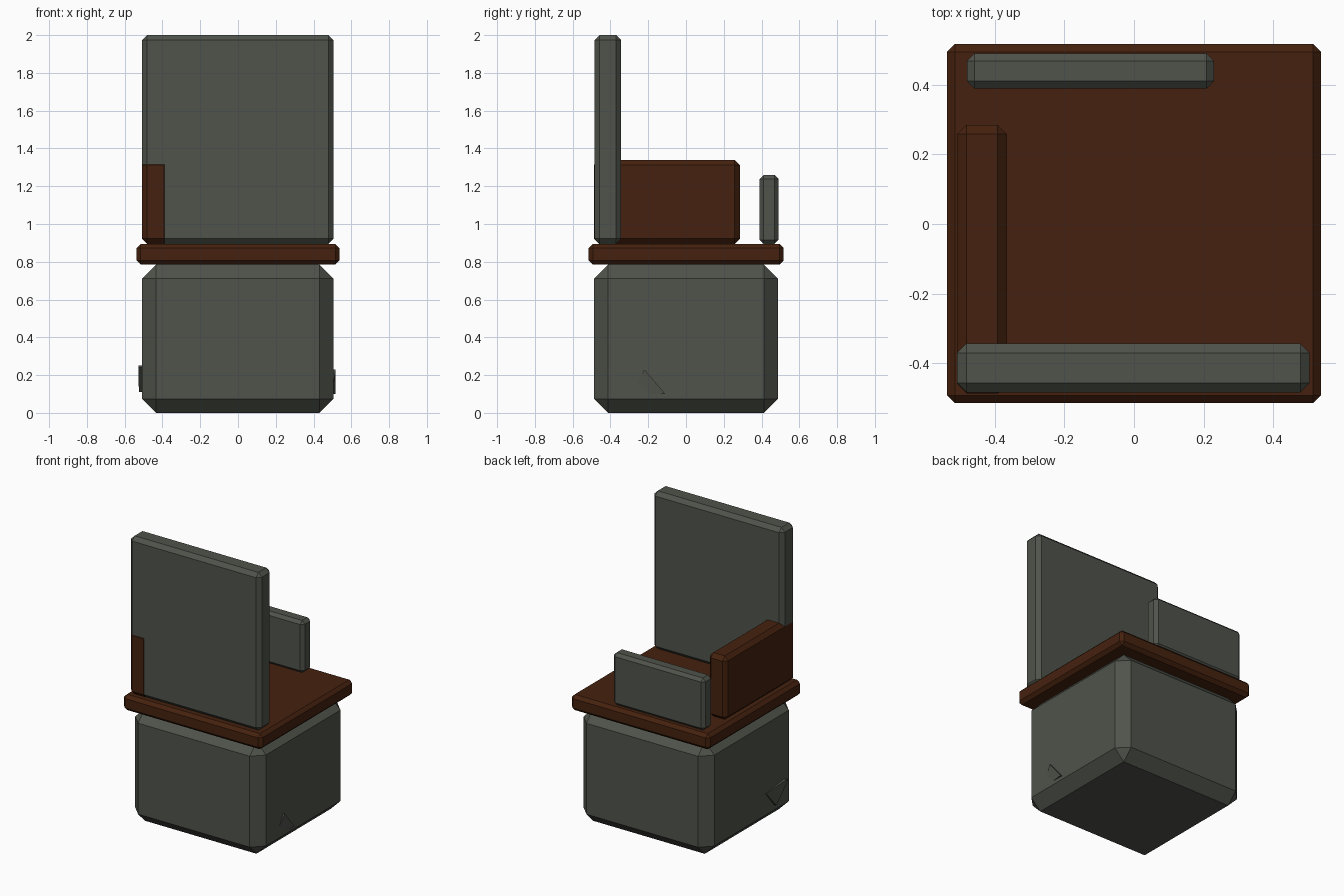
import bpy, bmesh

cube = bpy.data.objects.get("Cube")
if cube:
    bpy.data.objects.remove(cube, do_unlink=True)


def make_material(name, rgb):
    mat = bpy.data.materials.new(name)
    mat.use_nodes = True
    colour = (*rgb, 1.0)
    mat.diffuse_color = colour
    mat.node_tree.nodes["Principled BSDF"].inputs["Base Color"].default_value = colour
    return mat


grey = make_material("dark_grey_green", (0.08, 0.087, 0.070))
brown = make_material("dark_brown", (0.060, 0.0155, 0.0045))


def add_object(name, bm, mat):
    bmesh.ops.recalc_face_normals(bm, faces=bm.faces)
    mesh = bpy.data.meshes.new(name)
    bm.to_mesh(mesh)
    bm.free()
    mesh.materials.append(mat)
    obj = bpy.data.objects.new(name, mesh)
    bpy.context.collection.objects.link(obj)
    return obj


def chamfered_box(name, low, high, chamfer, mat):
    """Box between two corners with a flat chamfer on every edge."""
    bm = bmesh.new()
    bmesh.ops.create_cube(bm, size=1)
    for v in bm.verts:
        v.co = [lo + (c + 0.5) * (hi - lo) for c, lo, hi in zip(v.co, low, high)]
    bmesh.ops.bevel(bm, geom=bm.edges[:], offset=chamfer, segments=1,
                    affect='EDGES', profile=0.5)
    return add_object(name, bm, mat)


def side_nub(name, inner_x, outline):
    """Low wedge on a side face; outline holds (outer x, y, z) corners."""
    bm = bmesh.new()
    outer = [bm.verts.new(p) for p in outline]
    inner = [bm.verts.new((inner_x, y, z)) for _, y, z in outline]
    bm.faces.new(outer)
    bm.faces.new(inner[::-1])
    for i in range(len(outer)):
        j = (i + 1) % len(outer)
        bm.faces.new((outer[i], inner[i], inner[j], outer[j]))
    return add_object(name, bm, grey)


# Pedestal and the slab lying on it
chamfered_box("base", (-0.508, -0.486, 0), (0.505, 0.486, 0.785), 0.074, grey)
chamfered_box("seat", (-0.537, -0.515, 0.785), (0.537, 0.517, 0.895), 0.022, brown)

# Upright panels
chamfered_box("tall_front_panel", (-0.508, -0.484, 0.895), (0.505, -0.343, 2.0), 0.027, grey)
chamfered_box("side_panel", (-0.508, -0.487, 0.895), (-0.365, 0.285, 1.34), 0.027, brown)
chamfered_box("low_back_panel", (-0.48, 0.39, 0.895), (0.23, 0.49, 1.26), 0.021, grey)

# Small tilted corners poking out of the base sides
side_nub("left_nub", 0.49, [(0.506, -0.26, 0.16), (0.516, -0.22, 0.23),
                            (0.516, -0.11, 0.10), (0.506, -0.19, 0.10)])
side_nub("right_nub", -0.49, [(-0.512, -0.155, 0.225), (-0.527, -0.36, 0.25),
                              (-0.527, -0.38, 0.24), (-0.525, -0.25, 0.11)])
